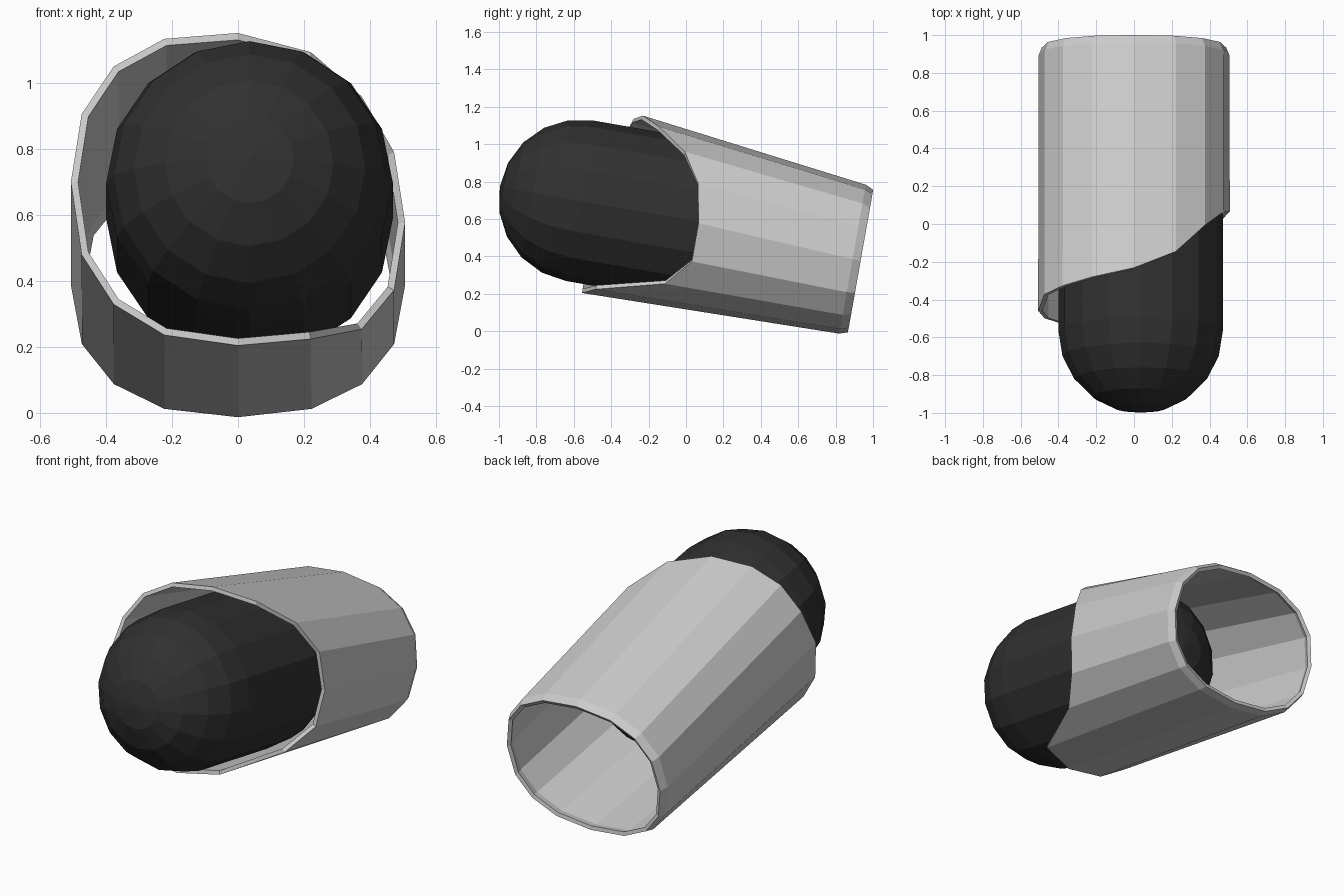
import bpy, bmesh, math
from mathutils import Vector

if "Cube" in bpy.data.objects:
    bpy.data.objects.remove(bpy.data.objects["Cube"])

N = 16
AX = Vector((0, 0.985, -0.172)).normalized()   # tilted long axis, pointing back
UP = Vector((0, 0.172, 0.985)).normalized()
X = Vector((1, 0, 0))


def skin(name, rings, caps=False):
    """Join rings of N points into a flat-shaded tube; caps are optional pole points."""
    bm = bmesh.new()
    rows = [[bm.verts.new(p) for p in ring] for ring in rings]
    for a, b in zip(rows, rows[1:]):
        for i in range(N):
            j = (i + 1) % N
            bm.faces.new((a[i], a[j], b[j], b[i]))
    if caps:
        for row, p in ((rows[0], caps[0]), (rows[-1], caps[1])):
            pole = bm.verts.new(p)
            for i in range(N):
                bm.faces.new((row[i], row[(i + 1) % N], pole))
        bmesh.ops.recalc_face_normals(bm, faces=bm.faces)
    me = bpy.data.meshes.new(name)
    bm.to_mesh(me)
    bm.free()
    ob = bpy.data.objects.new(name, me)
    bpy.context.collection.objects.link(ob)
    return ob


# Dark capsule core: two domes joined by a straight body
R = 0.435
front_c = Vector((0.035, -0.567, 0.697))
back_c = front_c + AX * 0.62


def circle(center, r):
    return [center + X * r * math.cos(2 * math.pi * i / N)
            + UP * r * math.sin(2 * math.pi * i / N) for i in range(N)]


lat = [math.radians(18 * k) for k in range(1, 6)]
rings = [circle(front_c - AX * R * math.cos(t), R * math.sin(t)) for t in lat]
rings += [circle(back_c + AX * R * math.cos(t), R * math.sin(t)) for t in reversed(lat)]
core = skin("capsule_core", rings, (front_c - AX * R, back_c + AX * R))
dark = bpy.data.materials.new("dark")
dark.diffuse_color = (0.03, 0.03, 0.03, 1)
dark.use_nodes = True
dark.node_tree.nodes["Principled BSDF"].inputs["Base Color"].default_value = dark.diffuse_color
core.data.materials.append(dark)

# Open sleeve: taller toward the front, with a slanted front edge
back_mid = Vector((0, 0.925, 0.377))
front_edge = [-0.88, -0.92, -1.02, -1.18, -1.275, -1.32, -1.35, -1.37,
              -1.42, -1.42, -1.425, -1.43, -1.43, -1.36, -1.0, -0.88]


def sleeve_point(i, s, k=1.0):
    a = 2 * math.pi * i / N
    top = 0.38 - 0.128 * s
    bottom = -0.38 + 0.016 * s
    mid, half = (top + bottom) / 2, (top - bottom) / 2
    c, sn = math.cos(a), math.sin(a)
    x = math.copysign(abs(c) ** 0.84, c) * 0.485 * k
    z = math.copysign(abs(sn) ** 0.84, sn) * half * k
    return back_mid + AX * s + X * x + UP * (mid + z)


sleeve = skin("sleeve", [
    [sleeve_point(i, front_edge[i]) for i in range(N)],
    [sleeve_point(i, -0.04) for i in range(N)],
    [sleeve_point(i, 0.0, 0.965) for i in range(N)],
])
wall = sleeve.modifiers.new("wall", 'SOLIDIFY')
wall.thickness = 0.022
wall.offset = -1
